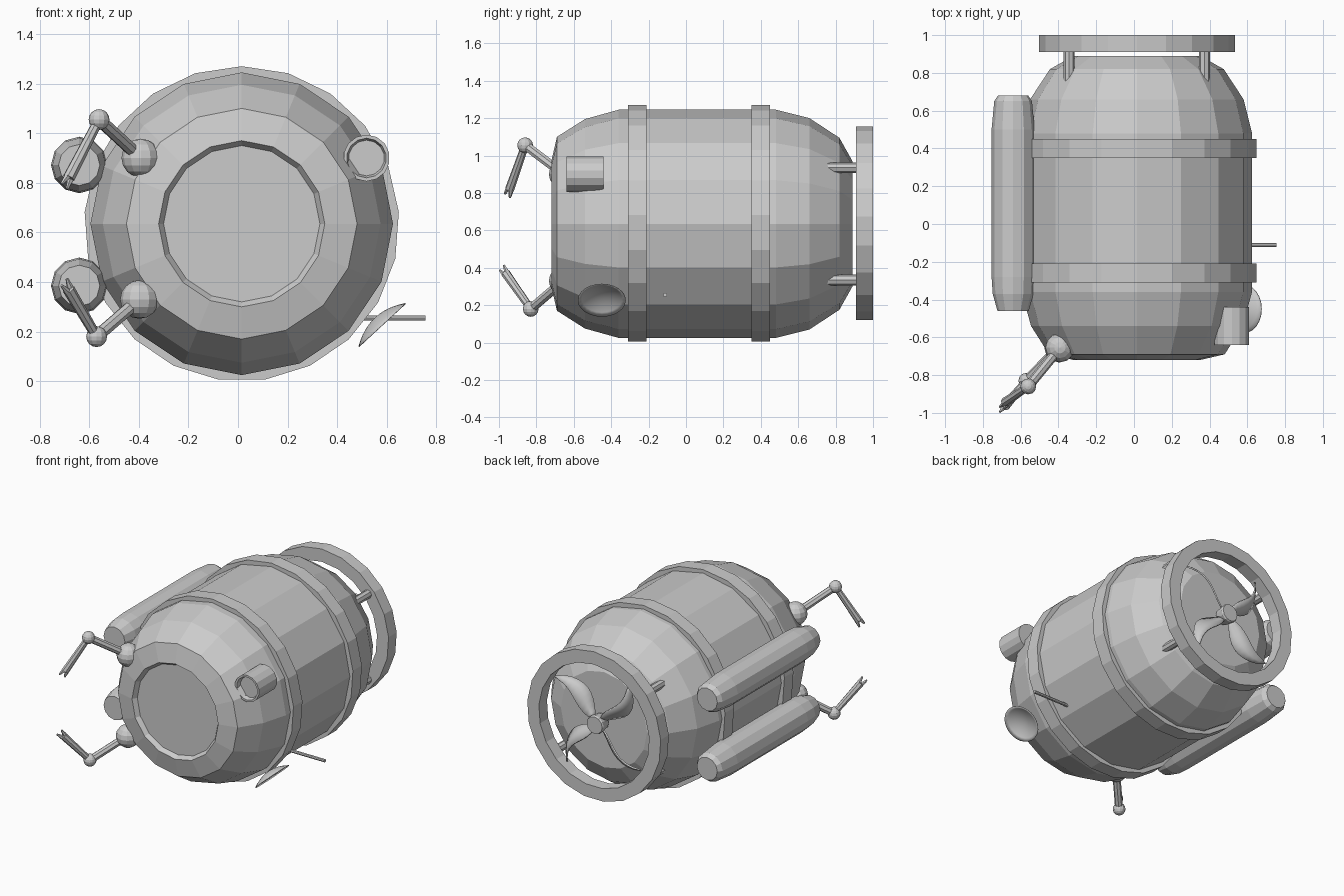
import bpy, bmesh, math
from mathutils import Vector, Matrix

cube = bpy.data.objects.get("Cube")
if cube:
    bpy.data.objects.remove(cube, do_unlink=True)

grey = bpy.data.materials.new("light_grey_metal")
grey.use_nodes = True
COLOUR = (0.6, 0.6, 0.6, 1)
grey.diffuse_color = COLOUR
grey.node_tree.nodes["Principled BSDF"].inputs["Base Color"].default_value = COLOUR

CX, CZ = 0.015, 0.635          # centre line of the hull
Y_AXIS = Vector((0, 1, 0))


def finish(name, bm, smooth=False):
    bmesh.ops.remove_doubles(bm, verts=bm.verts, dist=0.0001)
    bmesh.ops.recalc_face_normals(bm, faces=bm.faces)
    for f in bm.faces:
        f.smooth = smooth
    mesh = bpy.data.meshes.new(name)
    bm.to_mesh(mesh)
    bm.free()
    mesh.materials.append(grey)
    obj = bpy.data.objects.new(name, mesh)
    bpy.context.collection.objects.link(obj)
    return obj


def add_lathe(bm, profile, sides, origin, axis, loop=False):
    """Spin (height, radius) points round an axis; cap the ends or close the loop."""
    turn = Vector(axis).to_track_quat('Z', 'Y')
    rings = []
    for h, r in profile:
        angles = [2 * math.pi * i / sides for i in range(sides)]
        rings.append([bm.verts.new(Vector(origin) + turn @ Vector((r * math.sin(a), r * math.cos(a), h)))
                      for a in angles])
    pairs = list(zip(rings, rings[1:]))
    if loop:
        pairs.append((rings[-1], rings[0]))
    else:
        bm.faces.new(rings[0])
        bm.faces.new(rings[-1])
    for a, b in pairs:
        for i in range(sides):
            j = (i + 1) % sides
            bm.faces.new((a[i], a[j], b[j], b[i]))


def lathe(name, profile, sides, origin, axis=Y_AXIS, loop=False, smooth=False):
    bm = bmesh.new()
    add_lathe(bm, profile, sides, origin, axis, loop)
    return finish(name, bm, smooth)


def add_rod(bm, a, b, r1, r2, sides=8):
    a, b = Vector(a), Vector(b)
    add_lathe(bm, [(0, r1), ((b - a).length, r2)], sides, a, b - a)


def rod(name, a, b, r, sides=8):
    bm = bmesh.new()
    add_rod(bm, a, b, r, r, sides)
    return finish(name, bm)


def ball(name, centre, r, segments=12):
    bm = bmesh.new()
    bmesh.ops.create_uvsphere(bm, u_segments=segments, v_segments=8, radius=r,
                              matrix=Matrix.Translation(centre))
    return finish(name, bm)


def ring(name, y0, y1, outer, inner, sides=21):
    profile = [(y0, outer), (y1, outer), (y1, inner), (y0, inner)]
    return lathe(name, profile, sides, (CX, 0, CZ), loop=True)


# Barrel hull with a recessed front window
lathe("hull", [(-0.69, 0.315), (-0.72, 0.335), (-0.69, 0.465), (-0.54, 0.56), (-0.36, 0.61),
               (0.48, 0.61), (0.66, 0.565), (0.82, 0.46), (0.89, 0.335)], 16, (CX, 0, CZ))

# Hull bands and propeller guard
ring("front_band", -0.31, -0.21, 0.635, 0.59)
ring("rear_band", 0.35, 0.45, 0.635, 0.59)
ring("propeller_guard", 0.91, 1.0, 0.52, 0.43)

# Struts holding the guard
for sx, side in ((-1, "right"), (1, "left")):
    for sz, level in ((-1, "lower"), (1, "upper")):
        x, z = CX + sx * 0.358, CZ + sz * 0.3
        rod(f"{level}_{side}_guard_strut", (x, 0.74, z), (x, 0.93, z), 0.029)

# Propeller hub and four swept, pitched blades
PROP_Y = 0.955
lathe("propeller_hub", [(-0.04, 0.055), (0.03, 0.065), (0.04, 0.06)], 12, (CX, PROP_Y, CZ))


def blade(name, tip_angle):
    bm = bmesh.new()
    steps, rows = 10, []
    for i in range(steps + 1):
        t = i / steps
        r = 0.04 + 0.37 * t
        sweep = tip_angle + 0.24 * math.sin(math.pi * t) + 0.12 * (1 - t)
        half = 0.012 + 0.046 * math.sin(math.pi * t ** 0.85)
        half *= 1 if t < 1 else 0.3
        pitch = math.radians(42)
        radial = Vector((math.cos(sweep), 0, math.sin(sweep)))
        tangent = Vector((-radial.z, 0, radial.x))
        chord = tangent * math.cos(pitch) - Y_AXIS * math.sin(pitch)
        mid = Vector((CX, PROP_Y, CZ)) + radial * r
        rows.append([bm.verts.new(mid + chord * half * s) for s in (-1, 0, 1)])
    for a, b in zip(rows, rows[1:]):
        for k in range(2):
            bm.faces.new((a[k], a[k + 1], b[k + 1], b[k]))
    obj = finish(name, bm, True)
    solid = obj.modifiers.new("thickness", 'SOLIDIFY')
    solid.thickness = 0.01
    solid.offset = 0


for n in range(4):
    blade(f"propeller_blade_{n + 1}", math.radians(36) + n * math.pi / 2)

# Side tanks
for level, z in (("upper", 0.872), ("lower", 0.385)):
    lathe(f"{level}_tank", [(-0.46, 0.083), (-0.37, 0.108), (-0.28, 0.114), (0.5, 0.114),
                            (0.65, 0.1), (0.68, 0.08)], 12, (-0.64, 0, z))


# Manipulator arms with two-pronged claws
def arm(level, shoulder, elbow, tip):
    shoulder, elbow, tip = Vector(shoulder), Vector(elbow), Vector(tip)
    ball(f"{level}_shoulder_ball", shoulder, 0.078)
    rod(f"{level}_upper_arm", shoulder, elbow, 0.026)
    ball(f"{level}_elbow_ball", elbow, 0.042)
    bm = bmesh.new()
    wrist = elbow.lerp(tip, 0.87)
    add_rod(bm, elbow, wrist, 0.02, 0.025)
    spread = (tip - elbow).cross(shoulder - elbow).cross(tip - elbow).normalized()
    for s in (-1, 1):
        add_rod(bm, wrist + spread * s * 0.012, tip + spread * s * 0.02, 0.014, 0.006, 6)
    finish(f"{level}_forearm_and_claw", bm)


arm("upper", (-0.392, -0.655, 0.9), (-0.56, -0.86, 1.055), (-0.7, -0.955, 0.785))
arm("lower", (-0.397, -0.655, 0.33), (-0.57, -0.83, 0.18), (-0.7, -0.985, 0.4))

# Headlamp with a recessed lens
lathe("headlamp", [(0.03, 0.072), (0, 0.08), (0, 0.094), (0.2, 0.094)], 14, (0.518, -0.64, 0.9))

# Sonar dish, a thin shallow bowl facing out and down
RIM, DEPTH = 0.128, 0.04
bowl = [(DEPTH * (k / 6) ** 2 - DEPTH, RIM * k / 6) for k in range(7)]
inside = [(h + 0.004, r) for h, r in reversed(bowl)]
lathe("sonar_dish", bowl + inside, 24, (0.58, -0.45, 0.228), (0.68, 0, -0.735), loop=True, smooth=True)

# Antenna rod
rod("antenna", (0.455, -0.112, 0.255), (0.755, -0.112, 0.255), 0.011)
